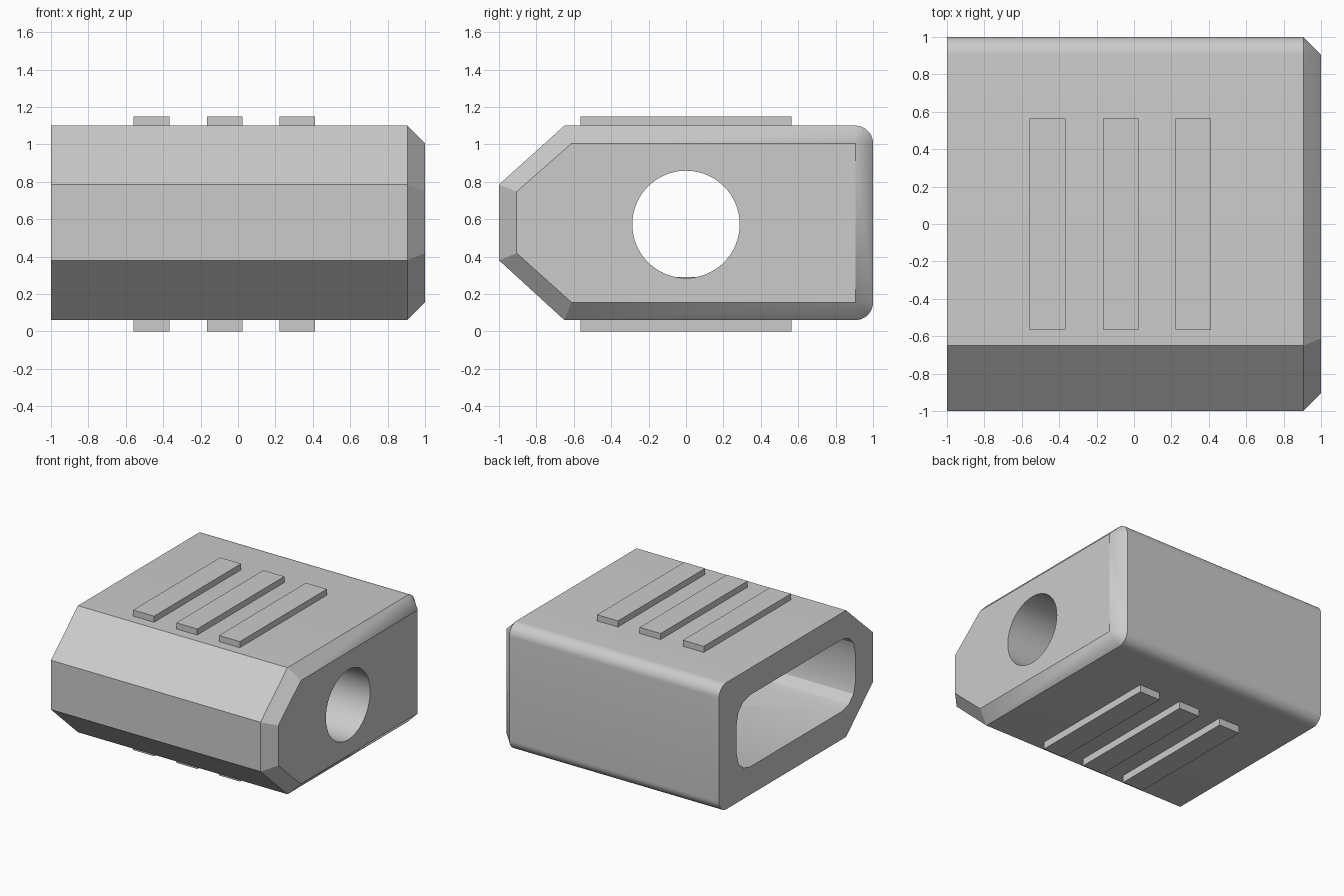
import bpy
import bmesh
import math

cube = bpy.data.objects.get("Cube")
if cube:
    bpy.data.objects.remove(cube, do_unlink=True)

grey = bpy.data.materials.new("light_grey")
grey.use_nodes = True
grey.diffuse_color = (0.6, 0.6, 0.6, 1)
grey.node_tree.nodes["Principled BSDF"].inputs["Base Color"].default_value = (0.6, 0.6, 0.6, 1)


def loft(name, sections):
    """Closed solid through matching (x, [(y, z), ...]) cross-sections."""
    bm = bmesh.new()
    rings = [[bm.verts.new((x, y, z)) for y, z in pts] for x, pts in sections]
    for a, b in zip(rings, rings[1:]):
        for i in range(len(a)):
            j = (i + 1) % len(a)
            bm.faces.new((a[i], a[j], b[j], b[i]))
    bm.faces.new(rings[0])
    bm.faces.new(rings[-1])
    bmesh.ops.remove_doubles(bm, verts=bm.verts, dist=0.0005)
    bmesh.ops.dissolve_degenerate(bm, edges=bm.edges, dist=0.0005)
    bmesh.ops.recalc_face_normals(bm, faces=bm.faces)
    mesh = bpy.data.meshes.new(name)
    bm.to_mesh(mesh)
    bm.free()
    mesh.materials.append(grey)
    obj = bpy.data.objects.new(name, mesh)
    bpy.context.collection.objects.link(obj)
    return obj


def arc(cy, cz, r, start, end, steps):
    angles = [math.radians(start + (end - start) * i / steps) for i in range(steps + 1)]
    return [(cy + r * math.cos(a), cz + r * math.sin(a)) for a in angles]


def activate(obj):
    bpy.ops.object.select_all(action='DESELECT')
    obj.select_set(True)
    bpy.context.view_layer.objects.active = obj


def cut(target, cutter):
    cutter.hide_render = True
    mod = target.modifiers.new("cut", 'BOOLEAN')
    mod.operation = 'DIFFERENCE'
    mod.solver = 'EXACT'
    mod.object = cutter
    activate(target)
    bpy.ops.object.modifier_apply(modifier=mod.name)
    bpy.data.objects.remove(cutter, do_unlink=True)


# Housing: bevelled front, rounded back edges, chamfered end
LOW, HIGH, INSET = 0.06, 1.1, 0.095


def housing_profile(inset):
    r = INSET - inset
    back = 1 - INSET
    return ([(-1 + inset, 0.38 + inset * 0.4), (-0.65 + inset * 0.4, LOW + inset)]
            + arc(back, LOW + INSET, r, -90, 0, 10)
            + arc(back, HIGH - INSET, r, 0, 90, 10)
            + [(-0.65 + inset * 0.4, HIGH - inset), (-1 + inset, 0.785 - inset * 0.4)])


housing = loft("housing", [(-1, housing_profile(0)),
                           (1 - INSET, housing_profile(0)),
                           (1, housing_profile(INSET))])

# Rounded socket in the open end
R, HALF, FLOOR, CEILING = 0.17, 0.77, 0.29, 0.88
pocket = (arc(HALF - R, FLOOR + R, R, -90, 0, 3)
          + arc(HALF - R, CEILING - R, R, 0, 90, 3)
          + arc(R - HALF, CEILING - R, R, 90, 180, 3)
          + arc(R - HALF, FLOOR + R, R, 180, 270, 3))
cut(housing, loft("socket_cutter", [(-1.2, pocket), (0.2, pocket)]))

# Round hole through the chamfered end
circle = arc(0, 0.572, 0.287, 0, 360, 64)[:-1]
cut(housing, loft("hole_cutter", [(0.15, circle), (1.2, circle)]))

activate(housing)
bpy.ops.object.shade_smooth_by_angle(angle=math.radians(25))

# Grip ribs above and below
for i, x in enumerate((-0.4625, -0.07, 0.3175)):
    for side, z0, z1 in (("top", HIGH - 0.01, 1.15), ("bottom", 0, LOW + 0.01)):
        outline = [(-0.565, z0), (0.565, z0), (0.565, z1), (-0.565, z1)]
        loft(f"{side}_rib_{i + 1}", [(x - 0.095, outline), (x + 0.095, outline)])
